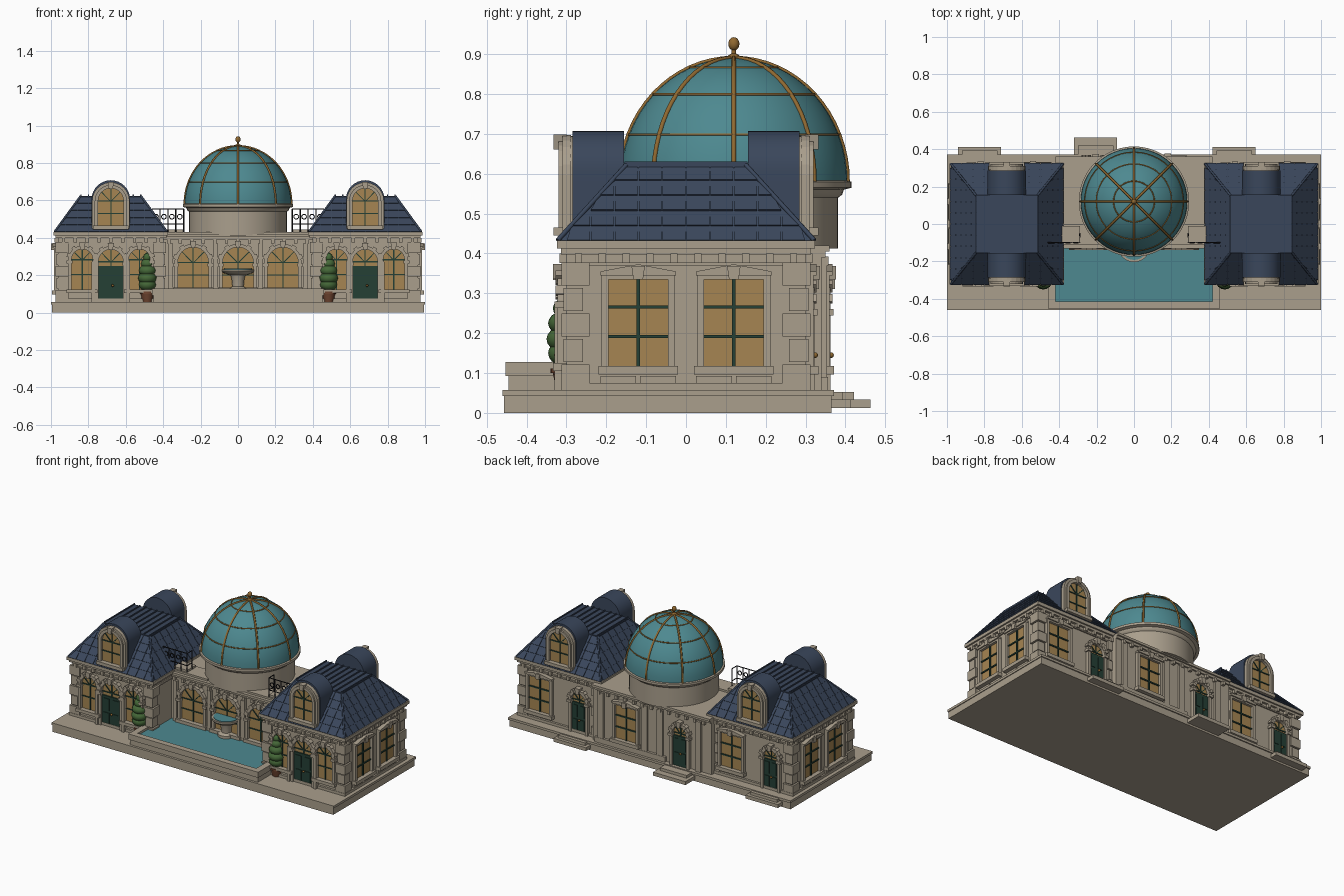
import bpy, bmesh, math
from mathutils import Matrix, Vector

if "Cube" in bpy.data.objects:
    bpy.data.objects.remove(bpy.data.objects["Cube"])

COLORS = {'stone': (.40, .345, .265), 'slate': (.042, .062, .105), 'teal': (.075, .25, .28),
          'amber': (.38, .235, .085), 'green': (.018, .05, .035), 'gold': (.28, .14, .03),
          'iron': (.012, .012, .015), 'leaf': (.06, .14, .04), 'clay': (.16, .06, .03)}
MATS, PARTS = {}, {}
for k, c in COLORS.items():
    MATS[k] = bpy.data.materials.new(k)
    MATS[k].diffuse_color = (*c, 1)
I = Matrix.Identity(4)

def part(name, mat):
    return PARTS.setdefault(name, (bmesh.new(), mat))[0]

def frame(x, y, deg):
    """Wall frame: local x runs along the wall, local -y points outwards."""
    return Matrix.Translation((x, y, 0)) @ Matrix.Rotation(math.radians(deg), 4, 'Z')

def loft(bm, a, b):
    """Closed solid between two equal loops of points."""
    va, vb = [bm.verts.new(p) for p in a], [bm.verts.new(p) for p in b]
    n = len(a)
    bm.faces.new(va[::-1]); bm.faces.new(vb)
    for i in range(n):
        bm.faces.new((va[i], va[(i + 1) % n], vb[(i + 1) % n], vb[i]))

def prism(bm, pts, y0, y1, M=I):
    loft(bm, [M @ Vector((x, y1, z)) for x, z in pts], [M @ Vector((x, y0, z)) for x, z in pts])

def box(bm, x0, x1, y0, y1, z0, z1, M=I):
    prism(bm, [(x0, z0), (x1, z0), (x1, z1), (x0, z1)], y0, y1, M)

def arch(cx, w, z0, zs, n=12):
    return [(cx + w, z0)] + [(cx + w * math.cos(math.pi * i / n), zs + w * math.sin(math.pi * i / n))
                             for i in range(n + 1)] + [(cx - w, z0)]

def band(bm, outer, inner, y0, y1, M):
    for i in range(len(outer) - 1):
        prism(bm, [outer[i], outer[i + 1], inner[i + 1], inner[i]], y0, y1, M)

def lathe(bm, prof, x, y, n=32):
    rings = [[bm.verts.new((x + r * math.cos(2 * math.pi * i / n), y + r * math.sin(2 * math.pi * i / n), z))
              for i in range(n)] for r, z in prof]
    for a, b in zip(rings, rings[1:]):
        for i in range(n):
            bm.faces.new((a[i], a[(i + 1) % n], b[(i + 1) % n], b[i]))
    bm.faces.new(rings[0][::-1]); bm.faces.new(rings[-1])

def ball(bm, x, y, z, r, sz=1):
    bmesh.ops.create_uvsphere(bm, u_segments=16, v_segments=10, radius=r,
                              matrix=Matrix.Translation((x, y, z)) @ Matrix.Diagonal((1, 1, sz, 1)))

def tubes(name, paths, r, mat):
    cu = bpy.data.curves.new(name, 'CURVE')
    cu.dimensions, cu.bevel_depth, cu.bevel_resolution, cu.use_fill_caps = '3D', r, 1, True
    for pts in paths:
        s = cu.splines.new('POLY')
        s.points.add(len(pts) - 1)
        for p, q in zip(s.points, pts):
            p.co = (*q, 1)
    cu.materials.append(MATS[mat])
    bpy.context.collection.objects.link(bpy.data.objects.new(name, cu))

STONE = lambda n: part(n, 'stone')

def opening(M, cx, w, z0, zs, door=0, stones=True):
    """Arched window; door is the height of the green leaves, 0 for none."""
    bars, fr = part('window_bars', 'green'), STONE('arch_surrounds')
    prism(part('window_glass', 'amber'), arch(cx, w, z0, zs), -.004, .004, M)
    band(fr, arch(cx, w + .018, z0, zs), arch(cx, w, z0, zs), -.022, .002, M)
    top = zs + w
    box(bars, cx - .003, cx + .003, -.009, 0, z0, top, M)
    for z in ([zs] if door else [z0 + (zs - z0) * .5, zs]):
        box(bars, cx - w, cx + w, -.009, 0, z - .003, z + .003, M)
    for s in (-1, 1):
        prism(bars, [(cx, zs), (cx + s * .006, zs), (cx + s * (w * .7 + .004), zs + w * .68),
                     (cx + s * w * .68, zs + w * .7)][::s], -.009, 0, M)
    prism(fr, [(cx - .01, top - .004), (cx + .01, top - .004), (cx + .017, top + .034), (cx - .017, top + .034)], -.034, 0, M)
    if stones:  # voussoirs round the arch and impost blocks
        for i in (1, 3, 7, 9):
            P = lambda r, a: (cx + r * math.cos(a * math.pi / 10), zs + r * math.sin(a * math.pi / 10))
            prism(fr, [P(w + .001, i - .4), P(w + .028, i - .4), P(w + .028, i + .4), P(w + .001, i + .4)], -.028, 0, M)
        for s in (-1, 1):
            box(fr, cx + s * (w + .011) - .015, cx + s * (w + .011) + .015, -.03, 0, zs - .02, zs - .004, M)
    if door:
        box(part('door_leaves', 'green'), cx - w, cx + w, -.012, 0, z0, door, M)
        for s in (-1, 1):
            for a, b in ((.1, .45), (.53, .92)):
                box(part('door_panels', 'green'), cx + s * w / 2 - w * .3, cx + s * w / 2 + w * .3, -.016, 0,
                    z0 + (door - z0) * a, z0 + (door - z0) * b, M)
        ball(part('door_knobs', 'gold'), *(M @ Vector((cx + .01, -.024, .145))), .007)
    else:
        box(STONE('window_sills'), cx - w - .026, cx + w + .026, -.034, 0, z0 - .02, z0, M)

def rect_window(M, cx, w=.075, z0=.118, z1=.335):
    fr, bars = STONE('window_frames'), part('window_bars', 'green')
    box(part('window_glass', 'amber'), cx - w, cx + w, -.004, .004, z0, z1, M)
    o = [(cx + w + .018, z0), (cx + w + .018, z1 + .015), (cx - w - .018, z1 + .015), (cx - w - .018, z0)]
    band(fr, o, [(cx + w, z0), (cx + w, z1), (cx - w, z1), (cx - w, z0)], -.02, .002, M)
    box(fr, cx - w - .025, cx + w + .025, -.032, 0, z0 - .022, z0, M)
    prism(fr, [(cx - w - .02, z1 + .01), (cx + w + .02, z1 + .01), (cx + w + .02, z1 + .02), (cx, z1 + .038),
               (cx - w - .02, z1 + .02)], -.028, 0, M)
    prism(fr, [(cx - .012, z1), (cx + .012, z1), (cx + .017, z1 + .034), (cx - .017, z1 + .034)], -.036, 0, M)
    box(bars, cx - .004, cx + .004, -.01, 0, z0, z1, M)
    for f in (.34, .68):
        z = z0 + (z1 - z0) * f
        box(bars, cx - w, cx + w, -.01, 0, z - .004, z + .004, M)

def dentils(M, half, z0, z1, step=.06):
    n = int(2 * half / step)
    for i in range(n + 1):
        x = -half + 2 * half * i / n
        box(STONE('cornice_brackets'), x - .009, x + .009, -.018, 0, z0, z1, M)

# plinth and back steps
box(STONE('base_plinth'), -.995, .995, -.457, .365, 0, .045)
box(STONE('base_lip'), -1, 1, -.46, .372, .043, .058)
for cx, y in ((-.825, .413), (-.205, .463), (.535, .413)):
    box(STONE('back_steps'), cx - .115, cx + .115, .3, y, .012, .034)
    box(STONE('back_steps'), cx - .095, cx + .095, .3, y - .042 if y > .45 else y - .02, .03, .052)

# central hall
box(STONE('hall_walls'), -.42, .42, -.105, .34, .05, .40)
box(STONE('hall_cornice'), -.42, .42, -.118, .35, .39, .405)
box(STONE('hall_cornice'), -.42, .42, -.13, .36, .405, .42)
HF, HB = frame(0, -.105, 0), frame(0, .34, 180)
for cx in (-.24, 0, .24):
    opening(HF, cx, .082, .135, .268)
for cx in (-.36, -.12, .12, .36):
    box(STONE('hall_pilasters'), cx - .013, cx + .013, -.02, 0, .05, .37, HF)
rect_window(HB, -.18)
opening(HB, .205, .05, .058, .265, .25)
for cx in (-.36, -.05, .06, .33):
    box(STONE('hall_pilasters'), cx - .02, cx + .02, -.014, 0, .05, .38, HB)
box(STONE('hall_back_base'), -.4, .1, -.016, 0, .05, .09, HB)
for M in (HF, HB):
    dentils(M, .37, .37, .392)

# pavilions
HX, HY = .283, .30
for n, px in enumerate((-.68, .68)):
    box(STONE('pavilion_walls'), px - HX, px + HX, -HY, HY, .05, .41)
    for e, a, b in ((.014, .058, .075), (.008, .37, .378), (.014, .398, .415), (.024, .412, .432)):
        box(STONE('pavilion_mouldings'), px - HX - e, px + HX + e, -HY - e, HY + e, a, b)
    for sx in (-1, 1):
        for sy in (-1, 1):  # alternating corner blocks
            for i in range(5):
                l, e = (.058, .012) if i % 2 == 0 else (.042, .007)
                xs = sorted((px + sx * (HX + e), px + sx * (HX - l)))
                ys = sorted((sy * (HY + e), sy * (HY - l)))
                box(STONE('corner_quoins'), *xs, *ys, .064 + i * .064, .122 + i * .064)
    F, B = frame(px, -HY, 0), frame(px, HY, 180)
    S = frame(px + (HX if n else -HX), 0, 90 if n else -90)
    for M, half in ((F, HX), (B, HX), (S, HY)):
        dentils(M, half - .03, .376, .4)
    for c in (-.153, .153):
        opening(F, c, .057, .125, .283)
    opening(F, 0, .066, .058, .272, .25)
    for c in (-.093, .093):
        box(STONE('front_pilasters'), c - .009, c + .009, -.03, 0, .058, .27, F)
    rect_window(B, -.14)
    opening(B, .14, .05, .058, .265, .25)
    for c in (-.12, .12):
        rect_window(S, c)
        for d in (-.05, .05):
            box(STONE('apron_panels'), c + d - .045, c + d + .045, -.01, 0, .065, .092, S)

    # slate roof: core, lapped slates, hips and seamed deck
    bot, top, z0, z1 = (.30, .322), (.162, .15), .43, .62
    rect = lambda h, z: [Vector((px + a * h[0], b * h[1], z)) for a, b in ((-1, -1), (1, -1), (1, 1), (-1, 1))]
    loft(part('roof_core', 'slate'), rect(bot, z0), rect(top, z1))
    sl = part('roof_slates', 'slate')
    for k in range(4):
        a, d = k % 2, 1 - k % 2
        M = frame(px, 0, 90 * k)
        for r in range(5):
            t = (r / 5, (r + 1) / 5)
            hw = [bot[a] + (top[a] - bot[a]) * v for v in t]
            ds = [bot[d] + (top[d] - bot[d]) * v for v in t]
            zz = [z0 + (z1 - z0) * v for v in t]
            for c in range(-6, 6):
                s0, s1 = c * .06 + .0015, c * .06 + .0585
                if s0 > hw[1] or s1 < -hw[1]:
                    continue
                cl = lambda s, h: max(-h, min(h, s))
                q = lambda o0, o1: [M @ Vector(v) for v in (
                    (cl(s0, hw[0]), -ds[0] - o0, zz[0] + o0), (cl(s1, hw[0]), -ds[0] - o0, zz[0] + o0),
                    (cl(s1, hw[1]), -ds[1] - o1, zz[1] + o1), (cl(s0, hw[1]), -ds[1] - o1, zz[1] + o1))]
                loft(sl, q(-.002, -.002), q(.004, .001))
    tubes('roof_hips', list(zip(rect(bot, z0 + .003), rect(top, z1 + .002))), .006, 'slate')
    deck = part('roof_deck', 'slate')
    box(deck, px - .166, px + .166, -.154, .154, .615, .624)
    for i in range(9):
        x = px - .16 + i * .04
        box(deck, x - .003, x + .003, -.154, .154, .62, .631)

    # dormers front and back
    for deg in (0, 180):
        M = frame(px, 0, deg)
        prism(part('dormer_roofs', 'slate'), arch(0, .103, .45, .605, 16), -.285, -.155, M)
        prism(STONE('dormer_faces'), arch(0, .095, .44, .6, 16), -.298, -.28, M)
        D = M @ Matrix.Translation((0, -.298, 0))
        opening(D, 0, .068, .465, .597, stones=False)
        band(STONE('dormer_hoods'), arch(0, .1, .45, .597), arch(0, .084, .45, .597), -.012, .01, D)

# dome on its drum
DY = .12
lathe(STONE('dome_drum'), [(.262, .412), (.262, .54), (.272, .548), (.276, .56), (.295, .565), (.295, .58), (.28, .584)], 0, DY, 48)
arcp = lambda a, r=.285, h=.31: (r * math.cos(a), .58 + h * math.sin(a))
lathe(part('dome_shell', 'teal'), [arcp(math.pi / 2 * i / 16) for i in range(16)] + [(.002, .89)], 0, DY, 48)
ribs = []
for k in range(8):
    c, s = math.cos(k * math.pi / 4), math.sin(k * math.pi / 4)
    ribs.append([(c * r, DY + s * r, z) for r, z in (arcp(math.pi / 2 * i / 16, .286, .311) for i in range(17))])
tubes('dome_ribs', ribs, .006, 'gold')
rings = []
for j in (1, 2, 3):
    r, z = arcp(j * math.pi / 8)
    rings.append([(r * math.cos(i * math.pi / 24), DY + r * math.sin(i * math.pi / 24), z) for i in range(49)])
tubes('dome_rings', rings, .0035, 'gold')
lathe(part('dome_finial', 'gold'), [(.02, .885), (.014, .897), (.006, .902), (.006, .915)], 0, DY, 16)
ball(part('dome_finial', 'gold'), 0, DY, .926, .014, 1.2)

# pool and wall fountain
for e, a, b in ((0, .05, .095), (.008, .092, .128)):
    o = .452 + e
    box(STONE('pool_rim'), -o, o, -.445 - e, -.415, a, b)
    for s in (-1, 1):
        box(STONE('pool_rim'), *sorted((s * o, s * .42)), -.42, -.25, a, b)
box(part('pool_water', 'teal'), -.425, .425, -.42, -.1, .05, .113)
lathe(STONE('fountain_bowl'), [(.05, .1), (.05, .13), (.03, .14), (.034, .18), (.04, .2), (.078, .212), (.086, .222), (.086, .232), (.07, .232)], 0, -.118)
lathe(part('fountain_water', 'teal'), [(.074, .225), (.074, .235)], 0, -.118)

# side terraces with iron railings, potted topiary
for s in (-1, 1):
    box(STONE('terrace_plates'), *sorted((s * .14, s * .40)), -.11, .0, .415, .432)
    box(STONE('terrace_blocks'), *sorted((s * .29, s * .40)), -.1, -.01, .43, .445)
    xa, xb, y = .29, .46, -.1
    paths = [[(s * xb, y, z), (s * xa, y, z), (s * xa, y + .05, z)] for z in (.475, .553)]
    for i in range(5):
        x = s * (xa + (xb - xa) * i / 4)
        paths.append([(x, y, .43), (x, y, .553)])
        if i < 4:
            x += s * .021
            paths.append([(x + .013 * math.cos(k * math.pi / 5), y, .513 + .013 * math.sin(k * math.pi / 5)) for k in range(11)])
    paths.append([(s * xa, y + .05, .43), (s * xa, y + .05, .553)])
    tubes('terrace_railing', paths, .003, 'iron')
    tx, ty = s * .485, -.3
    lathe(part('topiary_pots', 'clay'), [(.026, .058), (.034, .1), (.04, .1), (.04, .112)], tx, ty, 16)
    for z, r, q in ((.15, .046, .75), (.185, .05, .7), (.225, .046, .7), (.262, .034, .8), (.295, .022, 1.1)):
        ball(part('topiary_bushes', 'leaf'), tx, ty, z, r, q)

# turn the collected parts into objects
SMOOTH = ('dome', 'fountain', 'topiary', 'door_knobs', 'dormer_roofs')
for name, (bm, mat) in PARTS.items():
    bmesh.ops.recalc_face_normals(bm, faces=bm.faces)
    me = bpy.data.meshes.new(name)
    bm.to_mesh(me); bm.free()
    me.materials.append(MATS[mat])
    ob = bpy.data.objects.new(name, me)
    bpy.context.collection.objects.link(ob)
    if name.startswith(SMOOTH):
        bpy.ops.object.select_all(action='DESELECT')
        ob.select_set(True)
        bpy.context.view_layer.objects.active = ob
        bpy.ops.object.shade_smooth_by_angle(angle=math.radians(35))

for m in bpy.data.materials:
    if m.users and not m.is_grease_pencil:
        m.use_nodes = True
        m.node_tree.nodes["Principled BSDF"].inputs["Base Color"].default_value = m.diffuse_color
